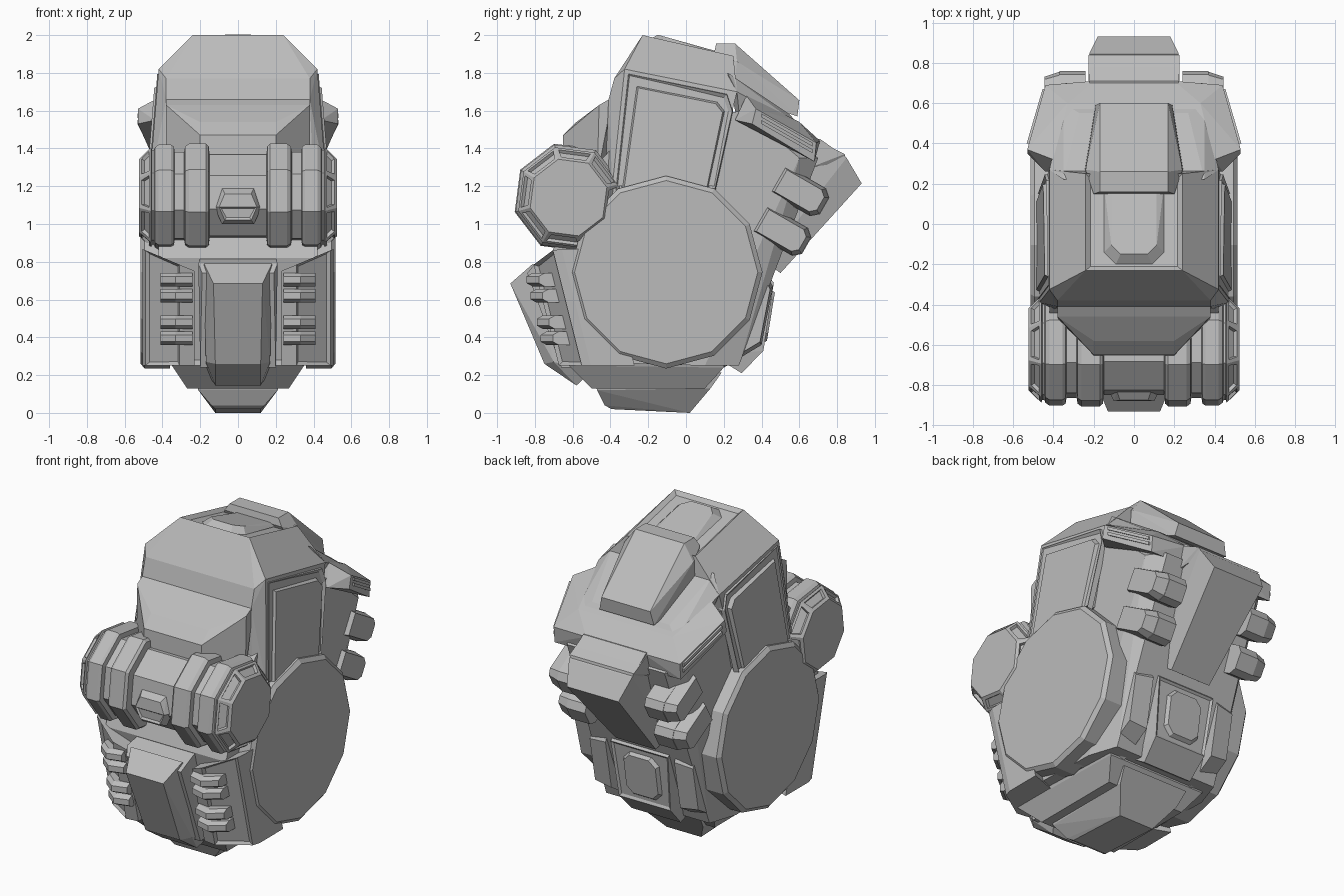
import bpy, bmesh, math
from mathutils import Vector

cube = bpy.data.objects.get("Cube")
if cube:
    bpy.data.objects.remove(cube, do_unlink=True)

grey = bpy.data.materials.new("plain_grey")
grey.use_nodes = True
COLOUR = (0.5, 0.5, 0.5, 1)
grey.diffuse_color = COLOUR
grey.node_tree.nodes["Principled BSDF"].inputs["Base Color"].default_value = COLOUR

UP, BACK, FRONT, SIDE = (0, 0, 1), (0, 1, -.3), (0, -1, -.3), (1, 0, 0)


def finish(name, bm):
    bmesh.ops.recalc_face_normals(bm, faces=bm.faces)
    mesh = bpy.data.meshes.new(name)
    bm.to_mesh(mesh)
    bm.free()
    mesh.materials.append(grey)
    obj = bpy.data.objects.new(name, mesh)
    bpy.context.collection.objects.link(obj)
    return obj


def solid(name, points, panels=()):
    """Faceted convex block; each panel insets the face nearest a direction."""
    bm = bmesh.new()
    for p in points:
        bm.verts.new(p)
    bmesh.ops.convex_hull(bm, input=bm.verts)
    loose = [v for v in bm.verts if not v.link_faces]
    bmesh.ops.delete(bm, geom=loose, context='VERTS')
    bmesh.ops.dissolve_limit(bm, angle_limit=.1, verts=bm.verts, edges=bm.edges)
    bmesh.ops.recalc_face_normals(bm, faces=bm.faces)
    for direction, border, depth in panels:
        d = Vector(direction).normalized()
        bm.normal_update()
        face = max(bm.faces, key=lambda f: f.normal.dot(d))
        bmesh.ops.inset_region(bm, faces=[face], thickness=border, depth=depth)
    return finish(name, bm)


def centred(name, points, panels=()):
    return solid(name, points + [(-x, y, z) for x, y, z in points], panels)


def pair(name, points, panels=()):
    for label, s in (("left_", 1), ("right_", -1)):
        solid(label + name, [(s * x, y, z) for x, y, z in points],
              [((s * d[0], d[1], d[2]), b, h) for d, b, h in panels])


def plate(name, outline, x0, x1, shrink, lean=0, panels=()):
    """Side slab from a (y, z) outline, narrowing outward."""
    cy = sum(p[0] for p in outline) / len(outline)
    cz = sum(p[1] for p in outline) / len(outline)
    points = []
    for x, k in ((x0, 1), (x1, shrink)):
        for y, z in outline:
            yy, zz = cy + (y - cy) * k, cz + (z - cz) * k
            points.append((x - lean * (zz - 1.2), yy, zz))
    pair(name, points, panels)


def turned(name, centre, sides, phase, profile, inset_from=None):
    """Polygonal drum along x from (x, radius) steps."""
    bm = bmesh.new()
    rings = []
    for x, r in profile:
        ring = []
        for i in range(sides):
            a = math.radians(phase) + i * math.tau / sides
            ring.append(bm.verts.new((x, centre[0] + r * math.cos(a),
                                      centre[1] + r * math.sin(a))))
        rings.append(ring)
    for a, b in zip(rings, rings[1:]):
        for i in range(sides):
            j = (i + 1) % sides
            bm.faces.new((a[i], a[j], b[j], b[i]))
    bm.faces.new(rings[0])
    bm.faces.new(rings[-1])
    bmesh.ops.recalc_face_normals(bm, faces=bm.faces)
    if inset_from:
        rim = [f for f in bm.faces if len(f.verts) == 4
               and abs(f.calc_center_median().x) > inset_from]
        # Two steps: a flat border, then a sunken window
        bmesh.ops.inset_individual(bm, faces=rim, thickness=.025)
        bmesh.ops.inset_individual(bm, faces=rim, thickness=.006, depth=-.018)
    return finish(name, bm)


# Central hull
centred("torso_core", [(.42, -.58, 1.2), (.42, -.72, .82), (.42, -.58, .27), (.36, .28, .25),
                       (.42, .1, .25), (.42, .3, .7), (.34, .43, .7), (.34, .7, 1.35),
                       (.42, .6, 1.35), (.42, .3, 1.6), (.42, -.3, 1.5)])
centred("upper_body", [(.24, -.23, 2), (.24, .25, 1.89), (.42, -.325, 1.82), (.42, .27, 1.7),
                       (.38, -.38, 1.77), (.38, -.41, 1.66), (.4, -.43, 1.2),
                       (.47, -.39, 1.2), (.47, .15, 1.2)], [(UP, .035, -.02)])
centred("brow_wedge", [(.38, -.39, 1.67), (.38, -.46, 1.63), (.38, -.47, 1.25),
                       (.2, -.58, 1.54), (.2, -.65, 1.47), (.2, -.66, 1.2), (.2, -.4, 1.2)])
plate("cheek_frame", [(-.31, 1.8), (.22, 1.69), (.25, 1.6), (.15, 1.15), (-.38, 1.15)],
      .44, .475, .98, .08, [(SIDE, .025, -.015)])
plate("cheek_panel", [(-.27, 1.74), (.17, 1.65), (.21, 1.6), (.12, 1.17), (-.35, 1.17)],
      .45, .485, .93, .08)

# Roof hatch follows the sloping top
hatch = [(.15, .2), (.15, -.14), (.09, -.2)]
centred("roof_hatch", [(x * k, y * k, 1.93 + h - y * .21) for x, y in hatch
                       for h, k in ((0, 1), (.03, .75))])

# Rear hood and collar
centred("rear_hood", [(.2, .15, 1.91), (.17, .16, 1.955), (.17, .26, 1.955), (.17, .6, 1.655),
                      (.19, .59, 1.57), (.24, .27, 1.86), (.25, .25, 1.68)])
centred("rear_shoulders", [(.35, .22, 1.8), (.42, .27, 1.7), (.35, .6, 1.52), (.27, .55, 1.58),
                           (.3, .3, 1.4)])
centred("collar", [(.44, .26, 1.55), (.4, .32, 1.68), (.53, .37, 1.61), (.53, .35, 1.53),
                   (.44, .69, 1.43), (.44, .68, 1.33), (.33, .6, 1.54), (.2, .71, 1.44),
                   (.2, .69, 1.34)])
for i in range(2):
    pair("collar_slat_%d" % (i + 1), [(x + g, y, z + .035 * i + h)
         for x, y, z in ((.525, .4, 1.53), (.446, .67, 1.375))
         for g in (-.04, .008) for h in (0, .02)])

# Rear pack, with exhaust bars beside it
centred("rear_pack", [(.22, .65, 1.44), (.22, .71, 1.45), (.22, .85, 1.35), (.18, .93, 1.215),
                      (.2, .6, 1.2), (.14, .5, .74), (.17, .42, .8)])
centred("pack_cap", [(.225, .66, 1.46), (.225, .84, 1.37), (.2, .85, 1.33), (.225, .66, 1.3)])
for i, (y, z) in enumerate(((.595, 1.175), (.5, .965))):
    bar = [(y + a * .87 + b * .5, z - a * .5 + b * .87) for a, b in
           ((-.15, -.085), (.12, -.085), (.16, -.05), (.16, .05), (.12, .085), (-.15, .085))]
    plate("exhaust_bar_%d" % (i + 1), bar, .36, .445, .78)
    plate("exhaust_bend_%d" % (i + 1), bar, .24, .37, 1)

# Lower back
centred("back_plate", [(.2, .42, .74), (.2, .465, .69), (.18, .41, .33), (.17, .295, .21),
                       (.2, .15, .3)], [(BACK, .02, -.01)])
octagon = [(.08, .66), (.13, .61), (.13, .41), (.08, .36)]
centred("back_panel", [(x * k, .44 + h - (.69 - z) * .14, .51 + (z - .51) * k)
                       for x, z in octagon for h, k in ((0, 1), (.035, .85))])
plate("back_block", [(.42, .74), (.46, .67), (.4, .36), (.2, .24), (.1, .6)], .24, .36, .9)

# Side wheels and front drum
wheel = [(.515, .485), (.495, .51), (.36, .51)]
turned("left_wheel", (-.105, .745), 12, 0, wheel)
turned("right_wheel", (-.105, .745), 12, 0, [(-x, r) for x, r in wheel])
half = [(.15, .235), (.155, .28), (.17, .295), (.26, .295), (.28, .28), (.285, .25), (.335, .25),
        (.34, .28), (.355, .29), (.42, .29), (.44, .275), (.445, .26), (.455, .26),
        (.46, .275), (.525, .21)]
turned("front_drum", (-.622, 1.14), 8, 15,
       [(-x, r) for x, r in reversed(half)] + half, .48)
centred("drum_badge", [(.125, -.83, 1.09), (.085, -.83, 1.19), (.085, -.83, 1), (.1, -.88, 1.09),
                       (.07, -.875, 1.16), (.07, -.875, 1.02)], [(FRONT, .015, -.01)])

# Front chest wedge
centred("chest_frame", [(.2, -.7, .82), (.21, -.8, .79), (.19, -.84, .74), (.2, -.66, .24),
                        (.2, -.5, .24)])
centred("chest_wedge", [(.18, -.81, .79), (.13, -.93, .685), (.17, -.7, .27), (.12, -.75, .26),
                        (.12, -.58, .145), (.17, -.5, .22)])

# Hip panels: one plan shape swept down a backward slope
plan = [(.23, -.79), (.31, -.8), (.49, -.68), (.505, -.63), (.505, -.4), (.23, -.5)]
pair("hip_panel", [(x, y + (.76 - z) * .25, z) for x, y in plan
                   for z in (.76 + (x - .25) * .42, .25)],
     [((.6, -.8, -.2), .025, -.015)])
for i, z in enumerate((.705, .62, .48, .395)):
    shift = (.71 - z) * .24
    path = [(.24, -.82), (.33, -.845), (.41, -.78)]
    for n, ends in enumerate(zip(path, path[1:])):
        pair("hip_rib_%d_%d" % (i + 1, n + 1),
             [(x, y + shift + back, z + h * s) for x, y in ends
              for back, h in ((0, .018), (.03, .035), (.1, .035)) for s in (1, -1)])

# Underside
centred("hip_base", [(.35, -.62, .25), (.27, -.5, .13), (.34, .2, .24), (.27, .1, .13),
                     (.38, -.5, .35), (.38, .2, .35)])
centred("keel", [(.12, -.395, .02), (.12, .02, 0), (.14, -.43, .04), (.14, .06, .05),
                 (.21, -.47, .12), (.21, .13, .13), (.23, -.5, .21), (.23, .19, .215)])
